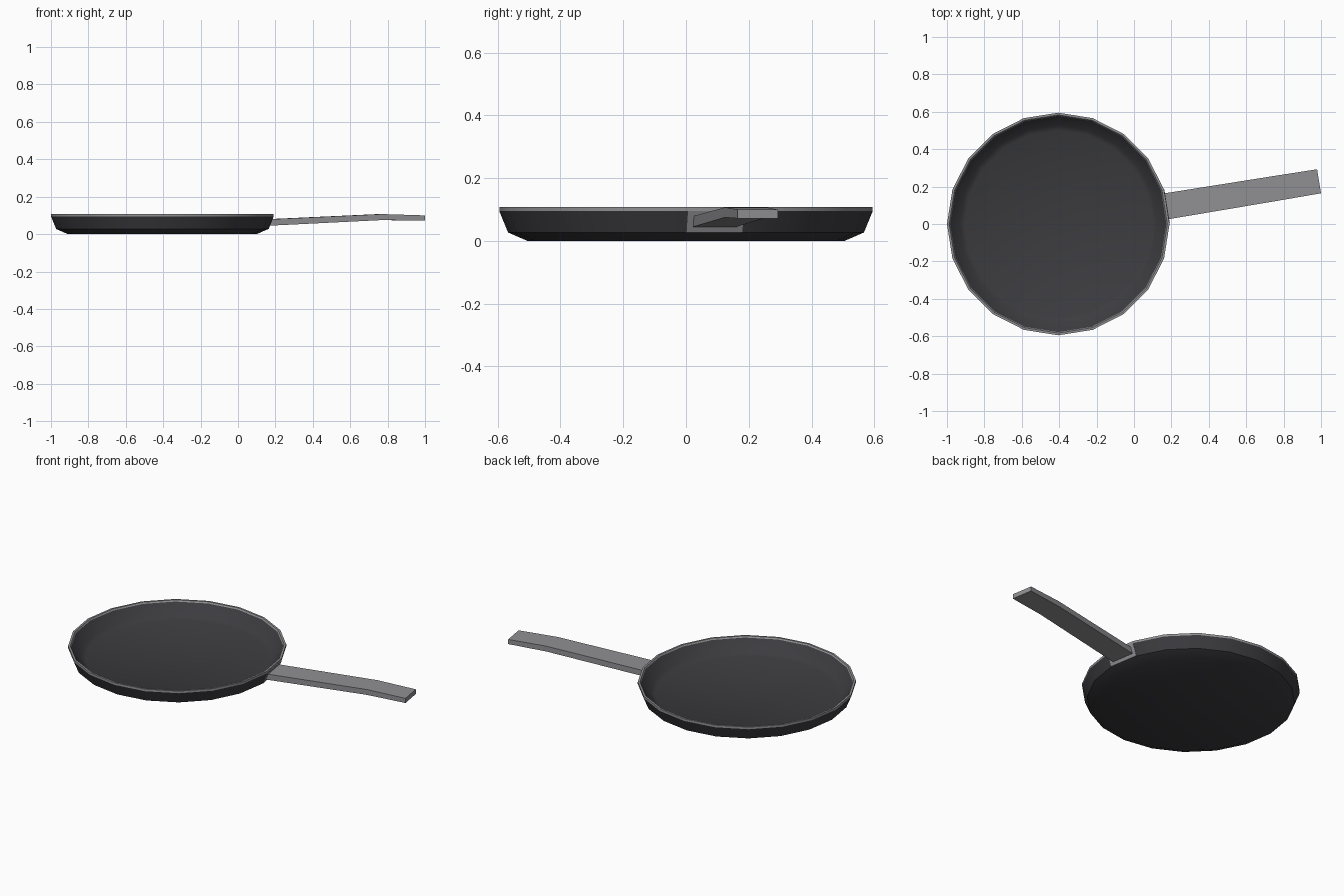
import bpy, bmesh
from math import cos, sin, pi, radians

if "Cube" in bpy.data.objects:
    bpy.data.objects.remove(bpy.data.objects["Cube"])

CX = -0.405          # pan centre on x
SIDES = 20


def material(name, rgb):
    m = bpy.data.materials.new(name)
    m.diffuse_color = (*rgb, 1)
    m.use_nodes = True
    m.node_tree.nodes["Principled BSDF"].inputs["Base Color"].default_value = m.diffuse_color
    return m


def finish(name, bm, mat, angle):
    bmesh.ops.recalc_face_normals(bm, faces=bm.faces)
    me = bpy.data.meshes.new(name)
    bm.to_mesh(me)
    bm.free()
    ob = bpy.data.objects.new(name, me)
    bpy.context.collection.objects.link(ob)
    me.materials.append(mat)
    ob.location.x = CX
    bpy.ops.object.select_all(action='DESELECT')
    ob.select_set(True)
    bpy.context.view_layer.objects.active = ob
    bpy.ops.object.shade_smooth_by_angle(angle=radians(angle))
    return ob


def loft(bm, rings, cap_ends=True, loop=False):
    rings = [[bm.verts.new(p) for p in ring] for ring in rings]
    pairs = list(zip(rings, rings[1:])) + ([(rings[-1], rings[0])] if loop else [])
    n = len(rings[0])
    for a, b in pairs:
        for i in range(n):
            j = (i + 1) % n
            bm.faces.new((a[i], a[j], b[j], b[i]))
    if cap_ends:
        bm.faces.new(rings[0])
        bm.faces.new(rings[-1])


def circle(r, z):
    return [(r * cos(2 * pi * i / SIDES), r * sin(2 * pi * i / SIDES), z)
            for i in range(SIDES)]


dark = material("dark_iron", (0.045, 0.044, 0.05))
steel = material("grey_metal", (0.28, 0.28, 0.295))

# Pan body: outside from the base up, then inside down to the floor
profile = [(0.505, 0), (0.567, 0.027), (0.595, 0.095), (0.578, 0.1),
           (0.527, 0.04), (0.5, 0.027)]
bm = bmesh.new()
loft(bm, [circle(r, z) for r, z in profile])
finish("pan_body", bm, dark, 30)

# Bare metal rim band
bm = bmesh.new()
rim = [(0.595, 0.095), (0.595, 0.108), (0.583, 0.108), (0.578, 0.1)]
loft(bm, [circle(r, z) for r, z in rim], cap_ends=False, loop=True)
finish("rim", bm, steel, 30)

# Handle: grows out of one wall facet with an inset border, bends near the end
# (bottom radius, top radius, bottom z, top z, half width)
k = cos(pi / SIDES)
sections = [(0.56 * k, 0.588 * k, 0.027, 0.095, 0.088),
            (0.569 * k, 0.597 * k, 0.027, 0.095, 0.09),
            (0.577 * k, 0.592 * k, 0.045, 0.08, 0.07),
            (1.18, 1.18, 0.075, 0.107, 0.067),
            (1.413, 1.413, 0.072, 0.1, 0.065)]
bm = bmesh.new()
loft(bm, [[(rb, -w, z0), (rb, w, z0), (rt, w, z1), (rt, -w, z1)]
          for rb, rt, z0, z1, w in sections])
handle = finish("handle", bm, steel, 5)
handle.rotation_euler.z = radians(9.3)
